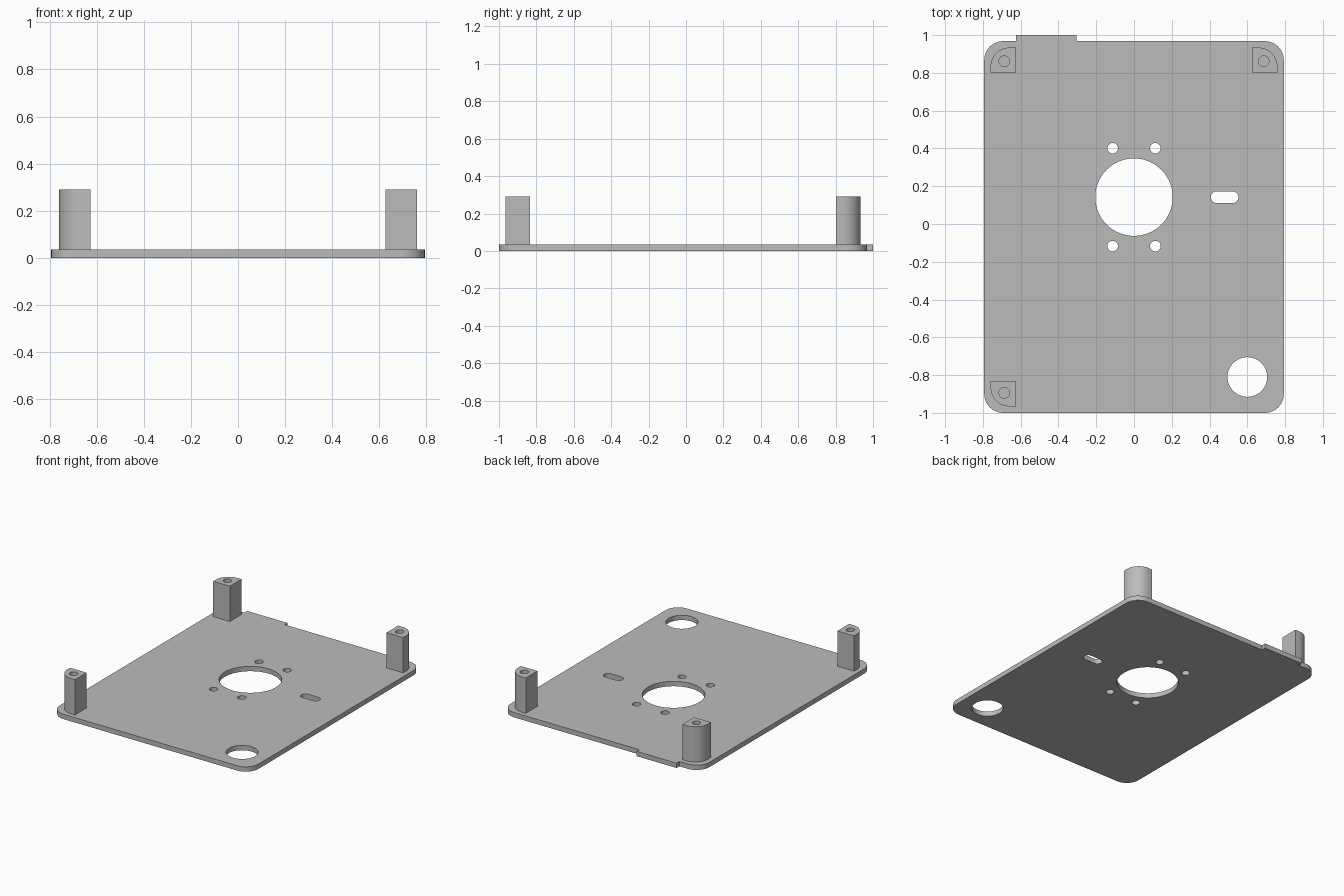
import bpy
import bmesh
from math import sin, cos, pi, radians

cube = bpy.data.objects.get("Cube")
if cube:
    bpy.data.objects.remove(cube, do_unlink=True)

# Main sizes
HALF_W, FRONT, BACK = 0.793, -1.0, 0.968
THICK, POST_TOP = 0.035, 0.29
MID_Y = (FRONT + BACK) / 2
CORNER = 0.1

grey = bpy.data.materials.new("light grey")
grey.use_nodes = True
COLOUR = (0.5, 0.5, 0.5, 1)
grey.diffuse_color = COLOUR
grey.node_tree.nodes["Principled BSDF"].inputs["Base Color"].default_value = COLOUR


def arc(cx, cy, r, start, sweep, steps):
    """Points along an arc, angles in degrees."""
    angles = [radians(start + sweep * i / steps) for i in range(steps + 1)]
    return [(cx + r * cos(a), cy + r * sin(a)) for a in angles]


def circle(cx, cy, r, steps=32):
    return arc(cx, cy, r, 0, 360, steps)[:-1]


def slot(cx, cy, length, r):
    d = length / 2 - r
    return arc(cx + d, cy, r, -90, 180, 12) + arc(cx - d, cy, r, 90, 180, 12)


def extruded(name, loops, z0, z1):
    """Fill an outline with holes and extrude it upwards."""
    bm = bmesh.new()
    for loop in loops:
        verts = [bm.verts.new((x, y, z0)) for x, y in loop]
        for i, v in enumerate(verts):
            bm.edges.new((verts[i - 1], v))
    bmesh.ops.triangle_fill(bm, edges=bm.edges[:], use_beauty=True, normal=(0, 0, 1))
    result = bmesh.ops.extrude_face_region(bm, geom=bm.faces[:], use_keep_orig=True)
    top = [g for g in result["geom"] if isinstance(g, bmesh.types.BMVert)]
    bmesh.ops.translate(bm, verts=top, vec=(0, 0, z1 - z0))
    bmesh.ops.recalc_face_normals(bm, faces=bm.faces[:])
    mesh = bpy.data.meshes.new(name)
    bm.to_mesh(mesh)
    bm.free()
    mesh.materials.append(grey)
    obj = bpy.data.objects.new(name, mesh)
    bpy.context.collection.objects.link(obj)
    bpy.ops.object.select_all(action="DESELECT")
    obj.select_set(True)
    bpy.context.view_layer.objects.active = obj
    bpy.ops.object.shade_smooth_by_angle(angle=radians(30))
    return obj


# Base plate outline with rounded corners and a tab on the back edge
ix = HALF_W - CORNER
outline = arc(-ix, FRONT + CORNER, CORNER, 180, 90, 12)
outline += arc(ix, FRONT + CORNER, CORNER, 270, 90, 12)
outline += arc(ix, BACK - CORNER, CORNER, 0, 90, 12)
outline += [(-0.305, BACK), (-0.305, 1.0), (-0.625, 1.0), (-0.625, BACK)]
outline += arc(-ix, BACK - CORNER, CORNER, 90, 90, 12)

# Openings: centre hole, four screw holes, slot and corner hole
HOLE_Y = 0.142
openings = [circle(0, HOLE_Y, 0.205, 64),
            slot(0.48, HOLE_Y, 0.146, 0.031),
            circle(0.6, -0.81, 0.105, 48)]
openings += [circle(sx * 0.113, HOLE_Y + sy * 0.259, 0.028, 24)
             for sx in (-1, 1) for sy in (-1, 1)]
extruded("base_plate", [outline] + openings, 0, THICK)

# Corner posts, each rounded on its outer corner and bored for a screw
INSET, SIDE, ROUND = 0.034, 0.133, 0.1
half_len = (BACK - FRONT) / 2
for name, sx, sy in (("back_right_post", -1, 1),
                     ("back_left_post", 1, 1),
                     ("front_right_post", -1, -1)):
    ox, oy = HALF_W - INSET, half_len - INSET
    profile = [(ox - SIDE, oy - SIDE), (ox, oy - SIDE)]
    profile += arc(ox - ROUND, oy - ROUND, ROUND, 0, 90, 14)
    profile += [(ox - SIDE, oy)]
    bore = circle(ox - 0.072, oy - 0.072, 0.028, 24)
    loops = [[(sx * x, MID_Y + sy * y) for x, y in pts] for pts in (profile, bore)]
    extruded(name, loops, THICK, POST_TOP)
